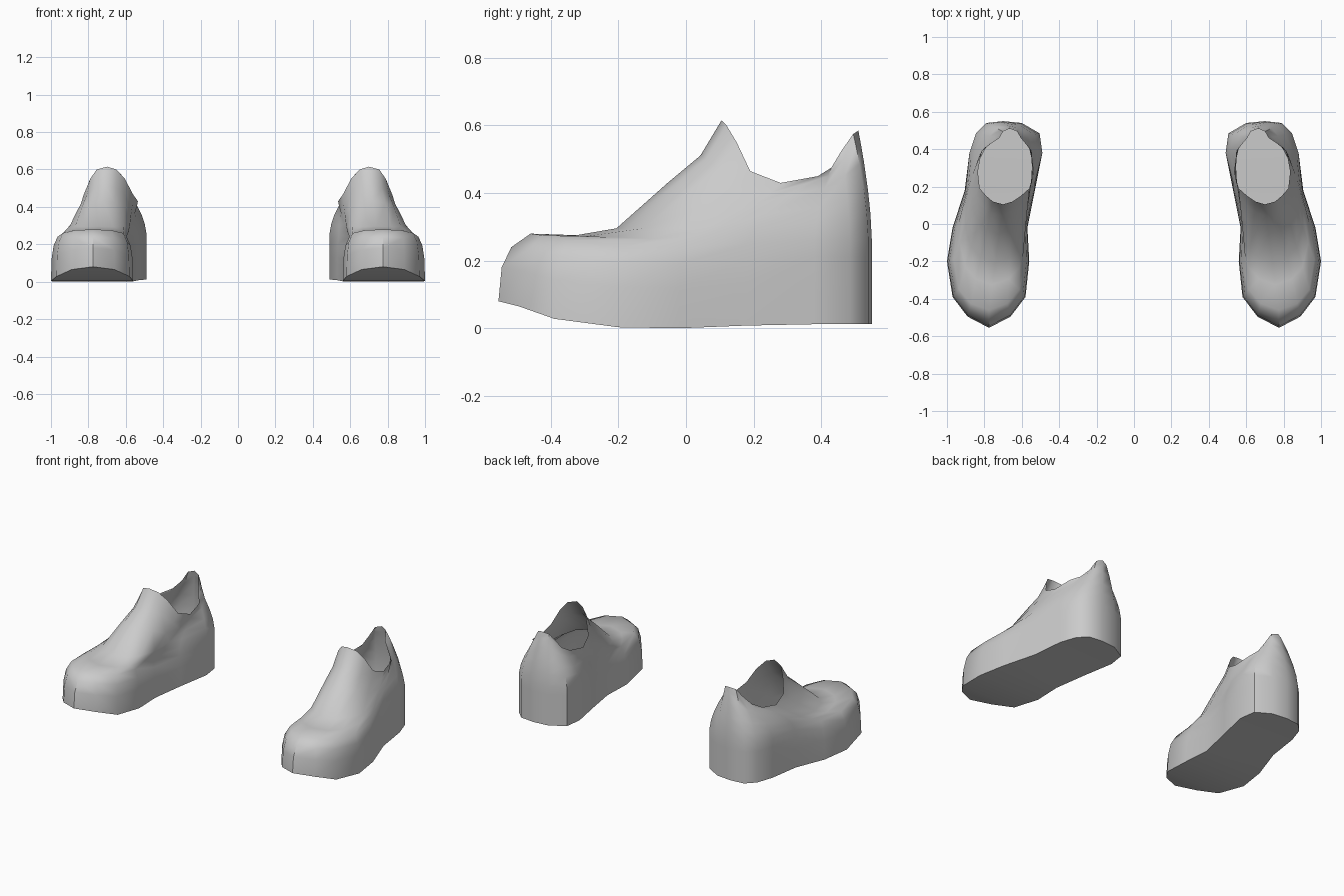
import bpy, bmesh

if "Cube" in bpy.data.objects:
    bpy.data.objects.remove(bpy.data.objects["Cube"])

grey = bpy.data.materials.new("light_grey")
grey.diffuse_color = (0.6, 0.6, 0.6, 1)
grey.use_nodes = True
grey.node_tree.nodes["Principled BSDF"].inputs["Base Color"].default_value = grey.diffuse_color

# Columns run from toe to heel; each has an inner and an outer side.
# Sole edge: y, inner x, outer x
SOLE = [(-.555, .775, .775), (-.495, .66, .89), (-.39, .58, .97), (-.2, .56, 1.0),
        (-.02, .57, .97), (.18, .53, .905), (.38, .49, .88), (.485, .505, .845),
        (.54, .60, .79), (.55, .70, .70)]
SOLE_Z = [.08, .065, .028, .003, 0, .008, .012, .012, .012, .012]
# Ankle opening: y, inner x, outer x, z
COLLAR = [(.105, .70, .70, .615), (.12, .65, .755, .60), (.15, .605, .79, .55),
          (.19, .56, .825, .465), (.28, .535, .835, .43), (.39, .55, .815, .45),
          (.43, .58, .765, .475), (.46, .605, .72, .525), (.495, .625, .70, .575),
          (.51, .665, .665, .585)]
# Where the side wall turns over into the upper
SHOULDER_Z = [.28, .275, .26, .24, .24, .25, .26, .26, .26, .26]
INSET_Y = [.095, .07, .04, .01, 0, 0, 0, 0, 0, 0]
INSET_X = [0, .15, .17, .16, .13, .05, 0, 0, 0, 0]
SAG_WEIGHT = [1, .95, .7, .35, .15, 0, 0, 0, 0, 0]

WALL = [(0, 0), (.5, .1), (.8, .4), (1, 1)]                      # height, inset
UPPER = [(.24, .085), (.45, .135), (.72, .09), (.89, .067), (1, 0)]  # blend, instep sag


def mix(a, b, t):
    return a + (b - a) * t


def wall_point(j, height, inset):
    y, xi, xo = SOLE[j]
    k = INSET_X[j] * inset / 2
    return (y + INSET_Y[j] * inset, mix(xi, xo, k), mix(xo, xi, k),
            mix(SOLE_Z[j], SHOULDER_Z[j], height))


def upper_point(j, t, sag):
    a, b = wall_point(j, 1, 1), COLLAR[j]
    s = t if j < 5 else t ** 1.6          # the heel stays upright for longer
    return (mix(a[0], b[0], s), mix(a[1], b[1], s), mix(a[2], b[2], s),
            mix(a[3], b[3], t) - sag * SAG_WEIGHT[j])


def make_shoe(name, side):
    bm = bmesh.new()
    n = len(SOLE)
    rings = []
    levels = [(wall_point, l) for l in WALL] + [(upper_point, l) for l in UPPER]
    for fn, level in levels:
        pts = [fn(j, *level) for j in range(n)]
        loop = [(p[2], p[0], p[3]) for p in pts]                  # outer, toe to heel
        loop += [(p[1], p[0], p[3]) for p in pts[-2:0:-1]]        # inner, heel to toe
        rings.append([bm.verts.new((x * side, y, z)) for x, y, z in loop])
    # Walls and upper
    m = len(rings[0])
    for a, b in zip(rings, rings[1:]):
        for i in range(m):
            k = (i + 1) % m
            bm.faces.new((a[i], a[k], b[k], b[i]))
    # Sole, bridged side to side
    s = rings[0]
    bm.faces.new((s[0], s[m - 1], s[1]))
    for i in range(1, n - 2):
        bm.faces.new((s[i], s[m - i], s[m - i - 1], s[i + 1]))
    bm.faces.new((s[n - 2], s[n], s[n - 1]))
    bmesh.ops.recalc_face_normals(bm, faces=bm.faces)
    me = bpy.data.meshes.new(name)
    bm.to_mesh(me)
    bm.free()
    me.materials.append(grey)
    ob = bpy.data.objects.new(name, me)
    bpy.context.collection.objects.link(ob)
    bpy.ops.object.select_all(action='DESELECT')
    ob.select_set(True)
    bpy.context.view_layer.objects.active = ob
    bpy.ops.object.shade_smooth_by_angle(angle=0.87)


make_shoe("right_shoe", -1)
make_shoe("left_shoe", 1)
